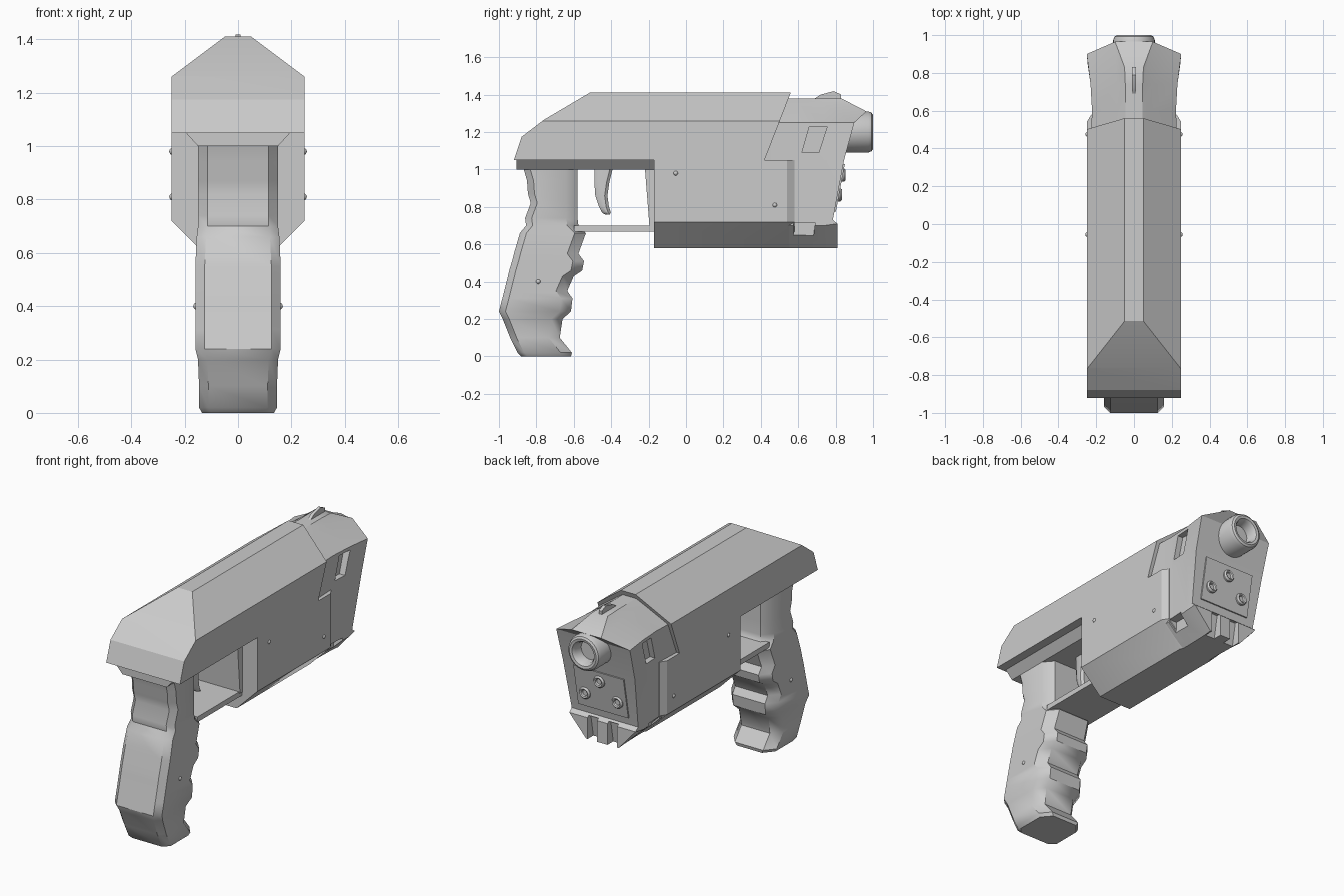
import bpy, bmesh, math
from mathutils import Vector

if "Cube" in bpy.data.objects:
    bpy.data.objects.remove(bpy.data.objects["Cube"])

gray = bpy.data.materials.new("gunmetal_gray")
gray.diffuse_color = (0.6, 0.6, 0.6, 1)
gray.use_nodes = True
gray.node_tree.nodes["Principled BSDF"].inputs["Base Color"].default_value = gray.diffuse_color


def finish(name, bm, angle=30):
    bmesh.ops.recalc_face_normals(bm, faces=bm.faces)
    me = bpy.data.meshes.new(name)
    bm.to_mesh(me)
    bm.free()
    ob = bpy.data.objects.new(name, me)
    bpy.context.collection.objects.link(ob)
    me.materials.append(gray)
    smooth(ob, angle)
    return ob


def smooth(ob, angle=30):
    bpy.ops.object.select_all(action='DESELECT')
    bpy.context.view_layer.objects.active = ob
    ob.select_set(True)
    bpy.ops.object.shade_smooth_by_angle(angle=math.radians(angle))


def loft_bm(sections):
    """Skin sections of right-hand half points (x, y, z), mirrored across x = 0."""
    bm = bmesh.new()
    rings = []
    for s in sections:
        full = list(s) + [(-x, y, z) for x, y, z in reversed(s)]
        rings.append([bm.verts.new(p) for p in full])
    n = len(rings[0])
    for a, b in zip(rings, rings[1:]):
        for i in range(n):
            j = (i + 1) % n
            bm.faces.new((a[i], a[j], b[j], b[i]))
    for r in (rings[0], rings[-1]):
        for i in range(n // 2 - 1):
            bm.faces.new((r[i], r[i + 1], r[n - 2 - i], r[n - 1 - i]))
    return bm


def loft(name, sections, angle=30):
    return finish(name, loft_bm(sections), angle)


def lathe(name, profile, centre=(0, 0, 0), steps=32):
    """Spin an (r, y) profile about the y axis."""
    bm = bmesh.new()
    vs = [bm.verts.new((r, y, 0)) for r, y in profile]
    es = [bm.edges.new(p) for p in zip(vs, vs[1:])]
    bmesh.ops.spin(bm, geom=vs + es, cent=(0, 0, 0), axis=(0, 1, 0),
                   angle=math.tau, steps=steps, use_merge=True)
    bmesh.ops.remove_doubles(bm, verts=bm.verts, dist=1e-5)
    bmesh.ops.translate(bm, verts=bm.verts, vec=centre)
    return finish(name, bm)


def cut_away(target, cutters):
    """Boolean the cutters out of the target, then discard them."""
    for c in cutters:
        m = target.modifiers.new("cut", 'BOOLEAN')
        m.operation, m.solver, m.object = 'DIFFERENCE', 'EXACT', c
        bpy.context.view_layer.objects.active = target
        bpy.ops.object.modifier_apply(modifier=m.name)
        bpy.data.objects.remove(c)
    smooth(target)


def prism(name, yz, x0, x1):
    bm = bmesh.new()
    f = bm.faces.new([bm.verts.new((x0, y, z)) for y, z in yz])
    g = bmesh.ops.extrude_face_region(bm, geom=[f])["geom"]
    bmesh.ops.translate(bm, vec=(x1 - x0, 0, 0),
                        verts=[v for v in g if isinstance(v, bmesh.types.BMVert)])
    return finish(name, bm)


# slide: roof-shaped bar trimmed by sloping planes at both ends
roof = [(0.05, 1.41), (0.25, 1.26), (0.25, 1.05)]
bm = loft_bm([[(x, y, z) for x, z in roof] for y in (-1.2, 0.9)])
for p, q in [((-0.92, 1.05), (-0.87, 1.2)), ((-0.87, 1.2), (-0.76, 1.265)),
             ((-0.76, 1.265), (-0.57, 1.41)), ((0.56, 1.41), (0.42, 1.05))]:
    normal = Vector((0, -(q[1] - p[1]), q[0] - p[0]))
    res = bmesh.ops.bisect_plane(bm, geom=bm.verts[:] + bm.edges[:] + bm.faces[:],
                                 plane_co=(0, *p), plane_no=normal, clear_outer=True)
    bmesh.ops.holes_fill(bm, edges=[e for e in bm.edges if e.is_boundary])
finish("slide", bm, 25)

# frame rail below the slide
loft("frame_rail", [[(0.20, y, 1.055), (0.15, y, 1.0)] for y in (-0.905, -0.1)])

# lower body
belly = [(0.25, 1.05), (0.25, 0.72), (0.11, 0.58)]
loft("lower_body", [[(x, y, z) for x, z in belly] for y in (-0.17, 0.54)]
     + [[(x - 0.025, 0.58, z) for x, z in belly]])

# muzzle block: pinched behind, flared toward a raked face
block = [(0.2, 1.38), (0.4, 1.35), (1, 1.25), (1, 1.05), (1, 0.73), (1, 0.70), (0.45, 0.58)]
face = [(0.05, 0.83, 1.38), (0.10, 0.965, 1.31), (0.25, 0.90, 1.25), (0.245, 0.845, 1.05),
        (0.225, 0.785, 0.73), (0.225, 0.81, 0.71), (0.11, 0.81, 0.58)]
muzzle = loft("muzzle_block", [[(x * w, y, z) for x, z in block]
              for y, w in ((0.42, 0.23), (0.6, 0.222), (0.74, 0.23))] + [face])
cutters = []
for s in (1, -1):
    cutters += [
        prism("upper_pocket", [(0.62, 1.09), (0.71, 1.09), (0.755, 1.23), (0.66, 1.23)],
              s * 0.19, s * 0.4),
        prism("lower_pocket", [(0.575, 0.63), (0.68, 0.63), (0.69, 0.715), (0.575, 0.715)],
              s * 0.17, s * 0.4),
        prism("flute", [(0.74, 0.5), (0.9, 0.5), (0.9, 0.72), (0.78, 0.72)],
              s * 0.035, s * 0.10)]
cut_away(muzzle, cutters)

# barrel with a recessed bore
lathe("barrel", [(0.11, 0.8), (0.11, 0.975), (0.102, 0.993), (0.09, 1.0), (0.075, 0.997),
                 (0.064, 0.98), (0.06, 0.93), (0, 0.93)], (0, 0, 1.2))


def face_y(z):
    return 0.785 + (z - 0.73) * 0.1875


# face plate with three screws
loft("face_plate", [[(0.17, face_y(z) - 0.02, z), (0.17, face_y(z) + 0.008, z)]
                    for z in (0.775, 1.03)])
for x, z in ((0, 0.97), (0.11, 0.865), (-0.11, 0.865)):
    lathe("face_screw", [(0.036, -0.02), (0.036, 0.014), (0.028, 0.024), (0.02, 0.02),
                         (0.016, 0.01), (0, 0.01)], (x, face_y(z), z), 20)

# front sight
loft("front_sight", [[(0.01, y, z), (0.01, y, 1.36)]
                     for y, z in ((0.69, 1.38), (0.72, 1.4), (0.79, 1.418), (0.83, 1.4))])

# grip: chamfered sections (z, back, front, half width) with finger grooves
rows = [(1.01, -.87, -.58, .15), (.94, -.85, -.58, .15), (.87, -.845, -.58, .15),
        (.82, -.83, -.58, .15), (.74, -.86, -.58, .15), (.70, -.855, -.575, .15),
        (.66, -.888, -.535, .155), (.55, -.92, -.575, .16), (.51, -.93, -.545, .16),
        (.46, -.945, -.555, .16), (.43, -.952, -.6, .16), (.35, -.972, -.635, .16),
        (.31, -.982, -.607, .16), (.24, -1.0, -.615, .16), (.20, -.98, -.66, .15),
        (.10, -.94, -.675, .146), (.02, -.90, -.61, .146), (0, -.88, -.615, .135)]
loft("grip", [[(w - 0.035, b, z), (w, b + 0.035, z), (w, f - 0.06, z), (w - 0.05, f, z)]
              for z, b, f, w in rows], 40)

# trigger guard: flat bottom strap and front post
loft("guard_strap", [[(0.145, y, 0.70), (0.145, y, 0.668)] for y in (-0.6, -0.1)])
loft("guard_post", [[(0.15, y, z), (0.15, -0.1, z)] for y, z in ((-0.22, 1.01), (-0.195, 0.69))])

# trigger
loft("trigger", [[(0.022, b, z), (0.035, b + 0.02, z), (0.035, f - 0.015, z), (0.022, f, z)]
                 for z, b, f in ((1.01, -.49, -.39), (.93, -.49, -.41), (.86, -.485, -.42),
                                 (.80, -.465, -.412), (.77, -.45, -.402), (.758, -.43, -.408))], 40)

# round pins on both sides
for s in (1, -1):
    for x, y, z in ((0.245, -0.055, 0.98), (0.245, 0.475, 0.81), (0.155, -0.79, 0.40)):
        bm = bmesh.new()
        bmesh.ops.create_uvsphere(bm, u_segments=12, v_segments=8, radius=0.013)
        bmesh.ops.translate(bm, verts=bm.verts, vec=(s * x, y, z))
        finish("pin", bm, 60)
